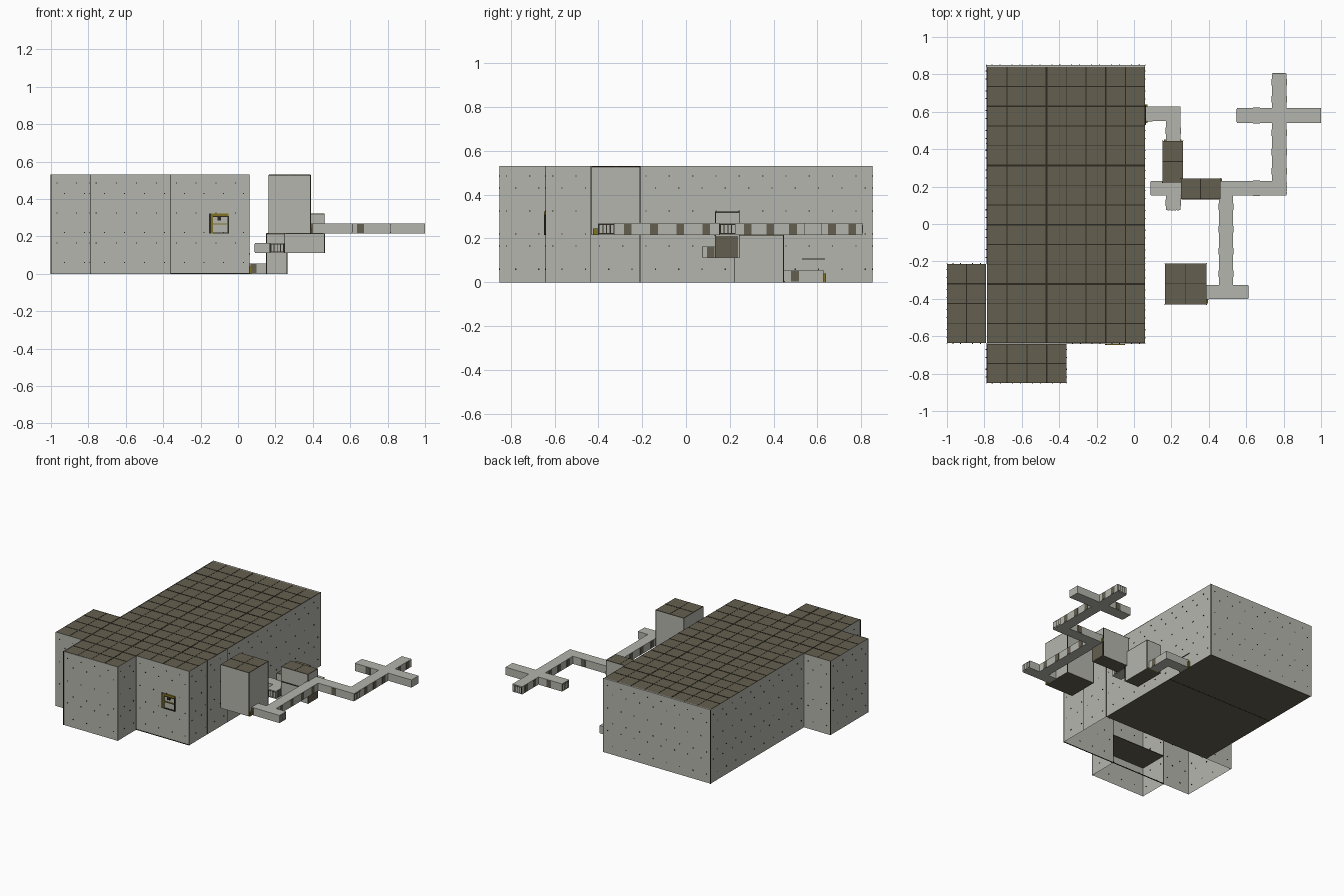
import bpy, bmesh

if "Cube" in bpy.data.objects:
    bpy.data.objects.remove(bpy.data.objects["Cube"])

def mat(name, c):
    m = bpy.data.materials.new(name)
    m.diffuse_color = (*c, 1)
    m.use_nodes = True
    m.node_tree.nodes["Principled BSDF"].inputs["Base Color"].default_value = m.diffuse_color
    return m

WALL = mat("concrete grey", (0.46, 0.46, 0.42))
TILE = mat("olive tile", (0.127, 0.114, 0.08))
SEAM = mat("dark seam", (0.025, 0.023, 0.014))
YEL = mat("dull yellow", (0.22, 0.17, 0.015))
MATS = [WALL, TILE, SEAM, YEL]
W, T, S, Y = range(4)


class Part:
    """Collects boxes and quads into one object."""
    def __init__(self, name):
        self.name, self.bm = name, bmesh.new()

    def quad(self, pts, m):
        f = self.bm.faces.new([self.bm.verts.new(p) for p in pts])
        f.material_index = m

    def box(self, x0, x1, y0, y1, z0, z1, m, cap=None):
        cap = m if cap is None else cap
        b = [(x0, y0), (x1, y0), (x1, y1), (x0, y1)]
        for i in range(4):
            p, q = b[i], b[(i + 1) % 4]
            self.quad([(*p, z0), (*q, z0), (*q, z1), (*p, z1)], m)
        self.quad([(*p, z1) for p in b], cap)
        self.quad([(*p, z0) for p in reversed(b)], cap)

    def done(self):
        me = bpy.data.meshes.new(self.name)
        self.bm.to_mesh(me)
        self.bm.free()
        for m in MATS:
            me.materials.append(m)
        o = bpy.data.objects.new(self.name, me)
        bpy.context.collection.objects.link(o)


U = 0.1062   # tile module
H = 0.53     # hall height

# hall walls: one perimeter with both alcoves, open underneath
outline = [(0.06, -0.64), (0.06, 0.85), (-0.79, 0.85), (-0.79, -0.21), (-1, -0.21),
           (-1, -0.64), (-0.79, -0.64), (-0.79, -0.85), (-0.36, -0.85), (-0.36, -0.64)]
p = Part("hall_walls")
for a, b in zip(outline, outline[1:] + outline[:1]):
    p.quad([(*a, 0), (*b, 0), (*b, H), (*a, H)], W)
p.done()

# corner seams and rivets on the hall walls
p = Part("wall_seams_and_rivets")
e = 0.0018
for x, y in outline:
    p.box(x - e, x + e, y - e, y + e, 0, H, S)
for y in (-0.435, -0.21):
    p.box(0.06, 0.062, y - e, y + e, 0, H, S)
p.box(0.06, 0.063, 0.53, 0.635, 0.103, 0.108, S)
for k, (a, b) in enumerate(zip(outline, outline[1:] + outline[:1])):
    L = abs(b[0] - a[0]) + abs(b[1] - a[1])
    n = max(2, round(L / U))
    for j, z in enumerate((0.06, 0.165, 0.22, 0.325, 0.43, 0.485)):
        for i in range(n):
            t = (i + (0.3 if j % 2 else 0.7)) / n
            x, y = a[0] + (b[0] - a[0]) * t, a[1] + (b[1] - a[1]) * t
            r = 0.0028
            p.box(x - r, x + r, y - r, y + r, z - r, z + r, S)
p.done()


def tiled_roof(name, x0, x1, y0, y1, z, wide=True):
    """Olive slab with dark tile joints on top."""
    p = Part(name)
    p.box(x0, x1, y0, y1, z - 0.006, z - 0.001, T)
    for axis, lo, hi in ((0, x0, x1), (1, y0, y1)):
        n = max(1, round((hi - lo) / U))
        for i in range(1, n):
            c = lo + (hi - lo) * i / n
            w = 0.002 if i % 3 else 0.0045
            if axis == 0:
                p.box(c - w, c + w, y0, y1, z - 0.001, z, S)
            else:
                p.box(x0, x1, c - w, c + w, z - 0.001, z + 0.0005, S)
    p.done()


tiled_roof("hall_roof", -0.785, 0.06, -0.637, 0.84, H)
tiled_roof("left_alcove_roof", -1, -0.79, -0.637, -0.213, H)
tiled_roof("front_alcove_roof", -0.785, -0.36, -0.85, -0.643, H)

p = Part("hall_roof_lip")
p.box(-0.79, 0.06, 0.84, 0.85, H - 0.006, H - 0.001, W)
p.done()

# floors: the hall's front part is left open below
p = Part("hall_floors")
p.box(-0.788, 0.058, -0.21, 0.848, 0.0, 0.004, T)
p.box(-0.788, -0.362, -0.848, -0.64, 0.21, 0.214, T)
p.box(-0.79, 0.06, 0.428, 0.432, -0.001, 0.0, S)
p.box(-0.788, 0.06, -0.642, -0.638, 0, 0.005, S)
p.done()

# framed hatch in the front wall
p = Part("front_hatch")
y0, y1 = -0.648, -0.64
p.box(-0.155, -0.145, y0, y1, 0.215, 0.322, S)
p.box(-0.145, -0.135, y0, y1, 0.215, 0.322, Y)
p.box(-0.135, -0.05, y0, y1, 0.31, 0.322, Y)
p.box(-0.135, -0.05, y0, y1, 0.303, 0.31, S)
p.box(-0.055, -0.048, y0, y1, 0.215, 0.31, S)
p.box(-0.135, -0.055, y0, y1, 0.215, 0.22, S)
p.box(-0.135, -0.06, y0, y1, 0.263, 0.268, Y)
p.box(-0.11, -0.09, y0, y1, 0.285, 0.303, S)
p.done()


def room(name, x0, x1, y0, y1, z0, z1):
    p = Part(name)
    p.box(x0, x1, y0, y1, z0, z1 - 0.006, W, T)
    for x in (x0, x1):
        for y in (y0, y1):
            p.box(x - e, x + e, y - e, y + e, z0, z1 - 0.002, S)
    p.done()
    tiled_roof(name + "_roof", x0, x1, y0, y1, z1)


room("tower_room", 0.165, 0.388, -0.43, -0.21, 0.215, H)
room("lower_shaft", 0.152, 0.262, 0.222, 0.445, 0.0, 0.217)
room("upper_shaft", 0.25, 0.462, 0.135, 0.243, 0.11, 0.322)

# dark opening and yellow door sills on the shafts
p = Part("shaft_details")
p.box(0.462, 0.466, 0.132, 0.238, 0.112, 0.212, T)
p.box(0.255, 0.457, 0.13, 0.135, 0.212, 0.217, S)
p.box(0.388, 0.395, -0.425, -0.402, 0.215, 0.245, Y)
p.box(0.06, 0.072, 0.625, 0.638, 0, 0.04, Y)
p.box(0.06, 0.072, 0.54, 0.55, 0, 0.04, Y)
p.box(0.16, 0.255, 0.445, 0.452, 0.0, 0.006, Y)
p.box(0.462, 0.47, 0.23, 0.243, 0.215, 0.24, Y)
p.done()

# ducts: (x0, x1, y0, y1, floor height)
hi, mid = 0.215, 0.11
ducts = [
    (0.06, 0.248, 0.55, 0.627, 0), (0.172, 0.248, 0.445, 0.55, 0),
    (0.09, 0.25, 0.152, 0.23, mid), (0.172, 0.248, 0.075, 0.152, mid),
    (0.462, 0.815, 0.152, 0.23, hi), (0.455, 0.53, -0.325, 0.152, hi),
    (0.388, 0.61, -0.40, -0.325, hi), (0.738, 0.815, 0.23, 0.54, hi),
    (0.55, 1.0, 0.54, 0.62, hi), (0.738, 0.815, 0.62, 0.805, hi),
]
p = Part("ducts")
for x0, x1, y0, y1, z in ducts:
    p.box(x0, x1, y0, y1, z, z + 0.055, W)
p.done()

# dark patches repeating along the duct sides
p = Part("duct_side_patches")
for x0, x1, y0, y1, z in ducts:
    t, h = 0.0025, 0.0175
    if y1 - y0 > x1 - x0:
        n = round((y1 - y0) / U)
        for i in range(n):
            c = y0 + (i + 0.5) * (y1 - y0) / n
            p.box(x0 - t, x1 + t, c - h, c + h, z + 0.003, z + 0.052, T)
    elif x1 - x0 > 0.3:
        c = 0.655
        p.box(c - h, c + h, y0 - t, y1 + t, z + 0.003, z + 0.052, T)
p.box(0.066, 0.098, 0.547, 0.55, 0.003, 0.052, T)
p.box(0.388, 0.402, -0.4025, -0.4, 0.218, 0.267, T)
p.done()

# slatted grilles on the dead ends
p = Part("end_grilles")


def grille(axis, at, side, c, z):
    """Dark backing plate with light slats; axis 0 faces x, 1 faces y."""
    def plate(u0, u1, z0, z1, d0, d1, m):
        lo, hi_ = sorted((at + side * d0, at + side * d1))
        if axis == 0:
            p.box(lo, hi_, u0, u1, z0, z1, m)
        else:
            p.box(u0, u1, lo, hi_, z0, z1, m)
    plate(c - 0.035, c + 0.035, z + 0.006, z + 0.05, 0, 0.001, S)
    for i in range(4):
        u = c - 0.0255 + i * 0.017
        plate(u - 0.006, u + 0.006, z + 0.009, z + 0.047, 0.001, 0.002, W)


grille(0, 0.998, 1, 0.58, hi)
grille(0, 0.55, -1, 0.58, hi)
grille(1, 0.805, 1, 0.776, hi)
grille(0, 0.61, 1, -0.3625, hi)
grille(0, 0.815, 1, 0.191, hi)
grille(0, 0.09, -1, 0.191, mid)
grille(1, 0.075, -1, 0.21, mid)
p.done()
